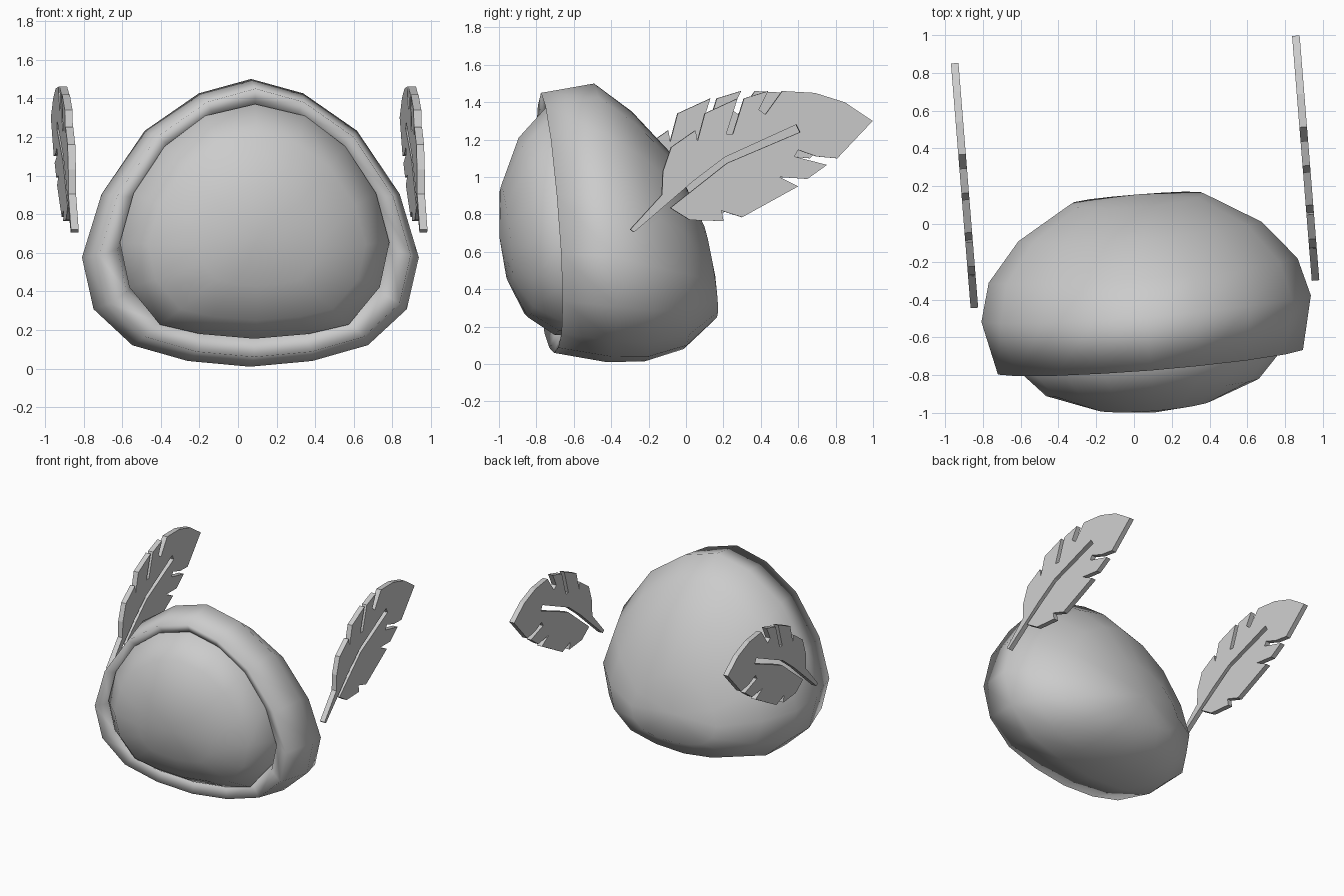
import bpy
import bmesh
import math

default = bpy.data.objects.get("Cube")
if default:
    bpy.data.objects.remove(default, do_unlink=True)

TURN = math.radians(4.6)      # whole model is turned slightly about z
CENTRE = (0.028, 0.002, 0.0)

grey = bpy.data.materials.new("light_grey")
grey.use_nodes = True
COLOUR = (0.6, 0.6, 0.6, 1.0)
grey.diffuse_color = COLOUR
grey.node_tree.nodes["Principled BSDF"].inputs["Base Color"].default_value = COLOUR


def add_object(name, bm, smooth):
    """Turn a bmesh into a placed, coloured object."""
    bmesh.ops.recalc_face_normals(bm, faces=bm.faces)
    for face in bm.faces:
        face.smooth = smooth
    mesh = bpy.data.meshes.new(name)
    bm.to_mesh(mesh)
    bm.free()
    mesh.materials.append(grey)
    obj = bpy.data.objects.new(name, mesh)
    obj.location = CENTRE
    obj.rotation_euler.z = TURN
    bpy.context.collection.objects.link(obj)
    return obj


def full_outline(half):
    """Mirror a half outline, listed from top to bottom, into a closed loop."""
    return half + [(-x, z) for x, z in reversed(half[1:-1])]


def loft(name, half, rings, pole, lean):
    """Skin rings of (y, half width, top, bottom) and close them at a pole."""
    outline = full_outline(half)
    bm = bmesh.new()
    loops = []
    for y, width, top, bottom in rings:
        loops.append([
            bm.verts.new((x * width, y - lean * (u - 0.5), bottom + u * (top - bottom)))
            for x, u in outline])
    count = len(outline)
    for a, b in zip(loops, loops[1:]):
        for i in range(count):
            j = (i + 1) % count
            bm.faces.new((a[i], a[j], b[j], b[i]))
    tip = bm.verts.new(pole)
    for i in range(count):
        bm.faces.new((loops[-1][i], loops[-1][(i + 1) % count], tip))
    return add_object(name, bm, True)


# Rounded hood: inner lip, rolled rim, widest ring, then the back dome
hood_half = [(0, 1), (.31, .95), (.63, .82), (.885, .6), (1, .38),
             (.93, .2), (.7, .075), (.37, .02), (0, 0)]
hood_rings = [
    (-.62, .68, 1.34, .18),
    (-.71, .71, 1.38, .15),
    (-.745, .81, 1.45, .06),
    (-.46, .875, 1.5, .01),
    (-.257, .82, 1.35, .015),
    (-.05, .645, 1.13, .08),
    (.12, .36, .76, .24),
]
loft("hood", hood_half, hood_rings, (0, .155, .47), .07)

# Bulging front panel set inside the rim
panel_half = [(0, 1), (.37, .95), (.67, .82), (.9, .62), (1, .41),
              (.93, .22), (.7, .06), (.4, .02), (0, 0)]
panel_rings = [
    (-.62, .69, 1.36, .16),
    (-.73, .7, 1.37, .155),
    (-.875, .565, 1.21, .25),
    (-.97, .31, .95, .43),
]
loft("front_panel", panel_half, panel_rings, (0, -1.003, .68), .05)

# Feather outline: stem, notched upper vane, tip, notched lower vane, slit
upper_vane = [(-.3, .72), (-.13, .905), (-.125, 1.03), (-.08, 1.16), (.05, 1.25),
              (.06, 1.19), (.1, 1.34), (.275, 1.42), (.215, 1.23), (.25, 1.23),
              (.31, 1.42), (.44, 1.46), (.39, 1.36), (.425, 1.335), (.515, 1.46),
              (.69, 1.45), (.85, 1.4), (1, 1.3)]
lower_vane = [(.81, 1.1), (.7, 1.11), (.6, 1.145), (.58, 1.11), (.755, 1.065),
              (.65, .99), (.5, 1), (.6, .95), (.3, .785), (.19, .82), (.2, .765),
              (.02, .77), (-.085, .835)]
slit = [(.22, 1.075), (.61, 1.24), (.59, 1.28), (.205, 1.105), (.04, .98), (-.28, .705)]
THICK = 0.04


def feather(name, side):
    """Extrude the feather outline into a thin plate beside the hood."""
    bm = bmesh.new()
    x = side * 0.906 - THICK / 2
    face = bm.faces.new([bm.verts.new((x, y - 0.075, z))
                         for y, z in upper_vane + lower_vane + slit])
    result = bmesh.ops.extrude_face_region(bm, geom=[face], use_keep_orig=True)
    moved = [v for v in result["geom"] if isinstance(v, bmesh.types.BMVert)]
    bmesh.ops.translate(bm, verts=moved, vec=(THICK, 0, 0))
    return add_object(name, bm, False)


for side, label in ((1, "left"), (-1, "right")):
    feather(label + "_feather", side)
